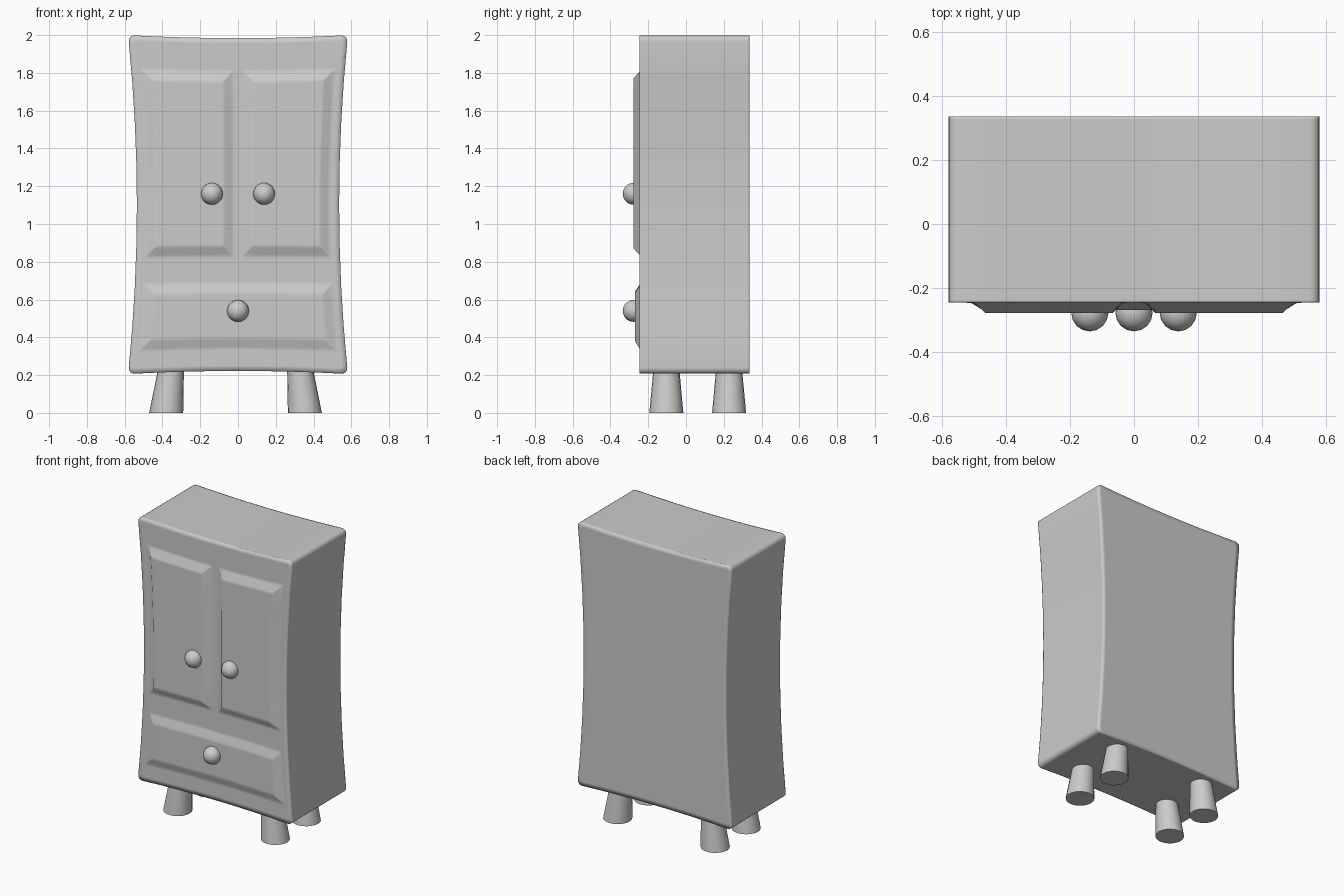
import bpy, bmesh
from math import sin, cos, pi
from mathutils import Vector

if "Cube" in bpy.data.objects:
    bpy.data.objects.remove(bpy.data.objects["Cube"])

ZC, HX, HZ = 1.103, 0.582, 0.897   # centre height and half sizes of the cabinet


def warp(x, z):
    """Pinch the waist and sag the top, cartoon style."""
    u, v = x / HX, (z - ZC) / HZ
    return x * (1 - 0.08 * (1 - v * v)), ZC + (z - ZC) * (1 - 0.018 * (1 - u * u))


def outline(x0, x1, z0, z1, r, side=8, arc=4):
    """Rounded rectangle, counter-clockwise seen from the front."""
    corners = [(x1 - r, z0 + r, -pi / 2), (x1 - r, z1 - r, 0),
               (x0 + r, z1 - r, pi / 2), (x0 + r, z0 + r, pi)]
    pts = []
    for i, (cx, cz, a) in enumerate(corners):
        for k in range(arc + 1):
            t = a + k * pi / 2 / arc
            pts.append(Vector((cx + r * cos(t), cz + r * sin(t))))
        nx, nz, na = corners[(i + 1) % 4]
        p, q = pts[-1], Vector((nx + r * cos(na), nz + r * sin(na)))
        pts += [p.lerp(q, k / side) for k in range(1, side)]
    return [warp(p.x, p.y) for p in pts]


def finish(name, bm):
    me = bpy.data.meshes.new(name)
    bm.to_mesh(me)
    bm.free()
    for p in me.polygons:
        p.use_smooth = True
    ob = bpy.data.objects.new(name, me)
    bpy.context.collection.objects.link(ob)
    return ob


def loft(name, box, steps, cap_back):
    """Steps run back to front: (inset, y, corner radius)."""
    x0, x1, z0, z1 = box
    bm = bmesh.new()
    rings = [[bm.verts.new((x, y, z)) for x, z in
              outline(x0 + d, x1 - d, z0 + d, z1 - d, r)] for d, y, r in steps]
    for a, b in zip(rings, rings[1:]):
        for i in range(len(a)):
            j = (i + 1) % len(a)
            bm.faces.new((a[i], a[j], b[j], b[i]))
    bm.faces.new(rings[-1])
    if cap_back:
        bm.faces.new(rings[0][::-1])
    return finish(name, bm)


# Cabinet body
loft("cabinet_body", (-HX, HX, ZC - HZ, ZC + HZ),
     [(0.03, 0.335, 0.012), (0, 0.335, 0.035), (0, 0.327, 0.035),
      (0, -0.237, 0.035), (0, -0.245, 0.035), (0.03, -0.245, 0.012)], True)


# Raised panels with sloped edges blending into the front
def panel(name, box, y):
    loft(name, box, [(-0.02, -0.2455, 0.006), (0, -0.246, 0.006),
                     (0.035, y, 0.004), (0.055, y, 0.004)], False)


panel("left_door", (-0.515, -0.038, 0.835, 1.81), -0.278)
panel("right_door", (0.038, 0.515, 0.835, 1.81), -0.278)
panel("drawer_front", (-0.52, 0.52, 0.338, 0.67), -0.269)

# Round knobs
for name, x, z in (("left_door_knob", -0.138, 1.16),
                   ("right_door_knob", 0.138, 1.16),
                   ("drawer_knob", 0, 0.54)):
    bm = bmesh.new()
    bmesh.ops.create_uvsphere(bm, u_segments=16, v_segments=10, radius=0.058)
    bmesh.ops.translate(bm, verts=bm.verts, vec=(x, -0.277, z))
    finish(name, bm)

# Splayed tapered legs
for side, s in (("left", -1), ("right", 1)):
    for end, y in (("front", -0.104), ("back", 0.228)):
        bm = bmesh.new()
        bmesh.ops.create_cone(bm, cap_ends=True, segments=20,
                              radius1=0.09, radius2=0.067, depth=0.25)
        for v in bm.verts:
            v.co += Vector((s * (0.367 if v.co.z < 0 else 0.34) - 0.013, y, 0.125))
        leg = finish(f"{end}_{side}_leg", bm)
        bpy.context.view_layer.objects.active = leg
        bpy.ops.object.select_all(action='DESELECT')
        leg.select_set(True)
        bpy.ops.object.shade_smooth_by_angle(angle=0.7)
